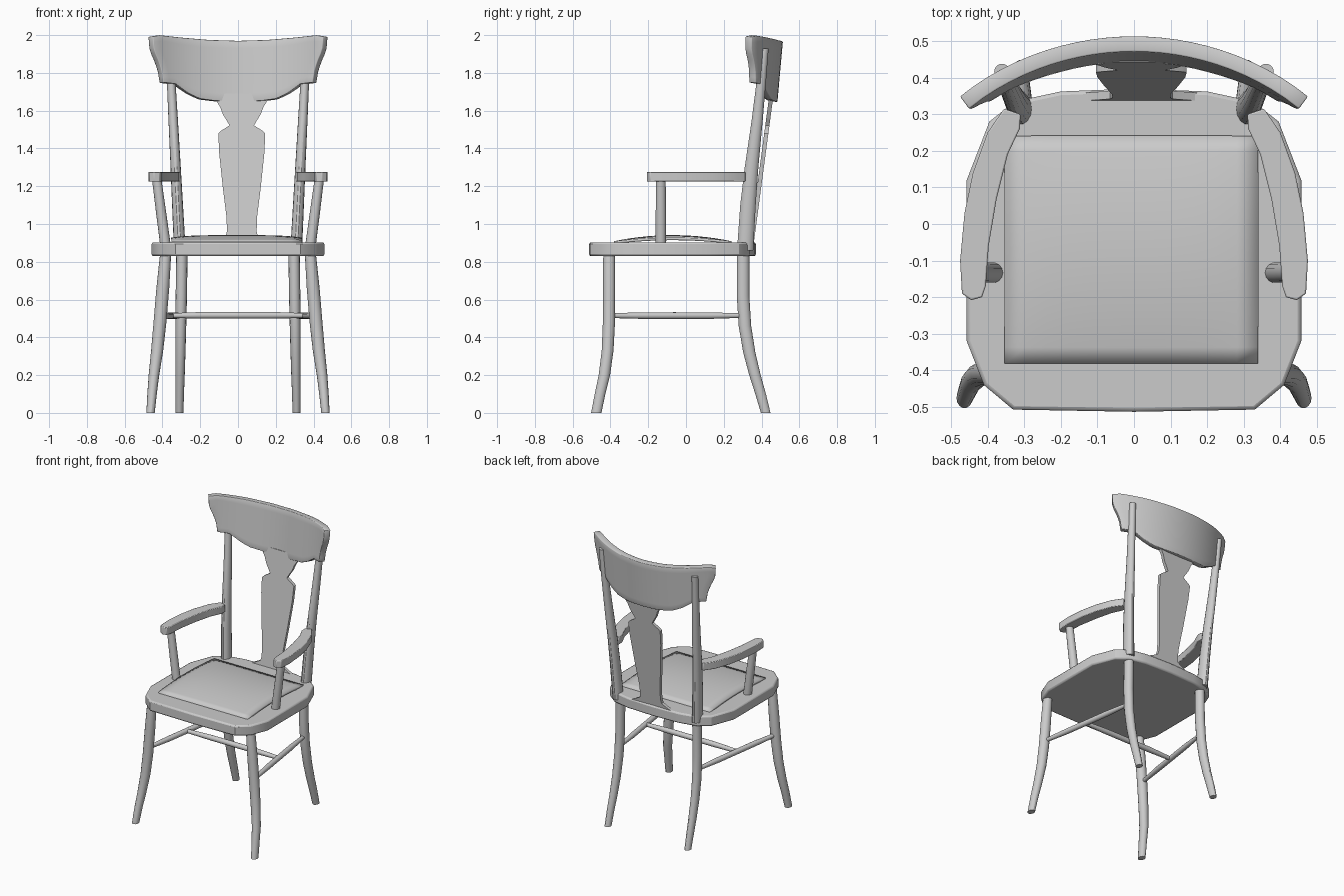
import bpy, bmesh, math
from mathutils import Vector


def finish(name, bm, mirror=False, bevel=0.0, thick=0.0):
    bmesh.ops.recalc_face_normals(bm, faces=bm.faces)
    me = bpy.data.meshes.new(name)
    bm.to_mesh(me)
    bm.free()
    ob = bpy.data.objects.new(name, me)
    bpy.context.collection.objects.link(ob)
    bpy.context.view_layer.objects.active = ob
    ob.select_set(True)
    bpy.ops.object.shade_smooth_by_angle(angle=math.radians(30))
    ob.select_set(False)
    if thick:
        m = ob.modifiers.new("Thickness", 'SOLIDIFY')
        m.thickness, m.offset = thick, 0
    if bevel:
        m = ob.modifiers.new("Bevel", 'BEVEL')
        m.width, m.segments, m.limit_method = bevel, 2, 'ANGLE'
        m.angle_limit = math.radians(50)
    if mirror:
        ob.modifiers.new("Mirror", 'MIRROR')
    return ob


def rod(name, pts, mirror=True, sides=14, upright=True):
    """Loft of elliptical rings; each point is x, y, z, radius, depth radius."""
    bm = bmesh.new()
    rings = []
    axis = Vector(pts[-1][:3]) - Vector(pts[0][:3])
    q = axis.to_track_quat('Z', 'Y')
    for x, y, z, rx, ry in pts:
        ring = []
        for i in range(sides):
            a = 2 * math.pi * i / sides
            o = Vector((rx * math.cos(a), ry * math.sin(a), 0))
            ring.append(bm.verts.new(Vector((x, y, z)) + (o if upright else q @ o)))
        rings.append(ring)
    for a, b in zip(rings, rings[1:]):
        for i in range(sides):
            j = (i + 1) % sides
            bm.faces.new((a[i], a[j], b[j], b[i]))
    bm.faces.new(rings[0])
    bm.faces.new(rings[-1])
    return finish(name, bm, mirror)


def prism(name, pts, shift, mirror=False, bevel=0.0):
    """Planar outline extruded along a vector."""
    bm = bmesh.new()
    f = bm.faces.new([bm.verts.new(p) for p in pts])
    r = bmesh.ops.extrude_face_region(bm, geom=[f])
    bmesh.ops.translate(bm, vec=shift,
                        verts=[v for v in r["geom"] if isinstance(v, bmesh.types.BMVert)])
    return finish(name, bm, mirror, bevel)


def lerp(table, t):
    for (a, p), (b, q) in zip(table, table[1:]):
        if t <= b:
            return p + (q - p) * (t - a) / (b - a)
    return table[-1][1]


# Seat board
half = [(0.33, -0.507), (0.41, -0.44), (0.457, -0.32), (0.457, 0.12),
        (0.395, 0.28), (0.325, 0.335), (0.20, 0.362)]
outline = [(0, -0.513)] + half + [(0, 0.37)] + [(-x, y) for x, y in reversed(half)]
prism("seat", [(x, y, 0.83) for x, y in outline], (0, 0, 0.073), bevel=0.01)

# Domed seat pad
bm = bmesh.new()
bmesh.ops.create_grid(bm, x_segments=12, y_segments=14, size=1)
for v in bm.verts:
    u, w = v.co.x, v.co.y
    v.co = (-0.007 + 0.346 * u, -0.07 + 0.31 * w,
            0.902 + 0.032 * (1 - w * w) * (1 - 0.4 * u ** 4))
finish("seat_pad", bm, thick=0.014)

# Legs
rod("front_leg", [(0.463, -0.475, 0, 0.022, 0.028), (0.455, -0.455, 0.1, 0.025, 0.029),
                  (0.445, -0.432, 0.2, 0.028, 0.031), (0.428, -0.415, 0.33, 0.032, 0.032),
                  (0.413, -0.408, 0.48, 0.034, 0.033), (0.398, -0.407, 0.66, 0.034, 0.033),
                  (0.385, -0.407, 0.82, 0.030, 0.032), (0.383, -0.407, 0.85, 0.027, 0.029)])
rod("back_leg", [(0.31, 0.422, 0, 0.021, 0.026), (0.309, 0.395, 0.1, 0.023, 0.029),
                 (0.307, 0.365, 0.2, 0.025, 0.031), (0.305, 0.335, 0.32, 0.027, 0.033),
                 (0.303, 0.312, 0.46, 0.029, 0.034), (0.300, 0.302, 0.62, 0.030, 0.034),
                 (0.297, 0.302, 0.84, 0.030, 0.034)])

# Back posts
rod("back_post", [(0.308, 0.313, 0.86, 0.031, 0.044), (0.320, 0.328, 1.1, 0.029, 0.042),
                  (0.330, 0.347, 1.3, 0.027, 0.037), (0.343, 0.377, 1.55, 0.025, 0.030),
                  (0.353, 0.397, 1.74, 0.023, 0.026), (0.361, 0.416, 1.93, 0.021, 0.022)])

# Stretchers
rod("side_stretcher", [(0.41, -0.40, 0.515, 0.013, 0.013), (0.38, -0.22, 0.515, 0.018, 0.018),
                       (0.33, 0.12, 0.515, 0.018, 0.018), (0.304, 0.30, 0.515, 0.012, 0.012)],
    upright=False)
rod("cross_stretcher", [(-0.36, -0.06, 0.515, 0.013, 0.013), (-0.18, -0.06, 0.517, 0.018, 0.018),
                        (0.18, -0.06, 0.517, 0.018, 0.018), (0.36, -0.06, 0.515, 0.013, 0.013)],
    mirror=False, upright=False)

# Arms and their supports
arm = [(0.355, 0.315), (0.40, 0.25), (0.44, 0.14), (0.463, 0.03), (0.475, -0.10), (0.47, -0.19),
       (0.445, -0.208), (0.415, -0.2), (0.405, -0.17), (0.397, -0.06), (0.375, 0.07),
       (0.345, 0.19), (0.312, 0.26), (0.310, 0.30)]
prism("arm", [(x, y, 1.224) for x, y in arm], (0, 0, 0.052), mirror=True, bevel=0.004)
rod("arm_support", [(0.383, -0.133, 0.88, 0.028, 0.028), (0.407, -0.133, 1.06, 0.027, 0.028),
                    (0.430, -0.133, 1.235, 0.025, 0.026)])

# Back splat
side = [(0.165, 0.895), (0.12, 0.915), (0.085, 0.935), (0.079, 0.96), (0.08, 1.03),
        (0.1, 1.19), (0.12, 1.38), (0.124, 1.48), (0.112, 1.492), (0.065, 1.522),
        (0.078, 1.545), (0.1, 1.58), (0.115, 1.62), (0.14, 1.66), (0.14, 1.69)]
splat = side + [(-x, z) for x, z in reversed(side)]
prism("back_splat", [(0.02 + x, 0.337 + 0.133 * (z - 0.9), z) for x, z in splat], (0, 0.022, 0))

# Curved crest rail
low = [(0, 1.648), (0.3, 1.65), (0.52, 1.662), (0.68, 1.695), (0.83, 1.74), (1, 1.748)]
high = [(0, 1.968), (0.35, 1.973), (0.7, 1.987), (0.95, 2.0), (1, 1.992)]
edge = [(0, 0.405), (0.25, 0.415), (0.45, 0.43), (0.7, 0.457), (1, 0.463)]
bm = bmesh.new()
grid = []
n, rows = 24, 8
for i in range(n + 1):
    u = 2 * i / n - 1
    col = []
    for j in range(rows + 1):
        v = j / rows
        x = u * lerp(edge, v)
        z = lerp(low, abs(u)) * (1 - v) + lerp(high, abs(u)) * v
        sag = 0.74 - math.sqrt(0.74 ** 2 - x * x)
        col.append(bm.verts.new((x, 0.493 - sag + 0.09 * (z - 1.98), z)))
    grid.append(col)
for a, b in zip(grid, grid[1:]):
    for j in range(rows):
        bm.faces.new((a[j], b[j], b[j + 1], a[j + 1]))
finish("crest_rail", bm, thick=0.042, bevel=0.004)
